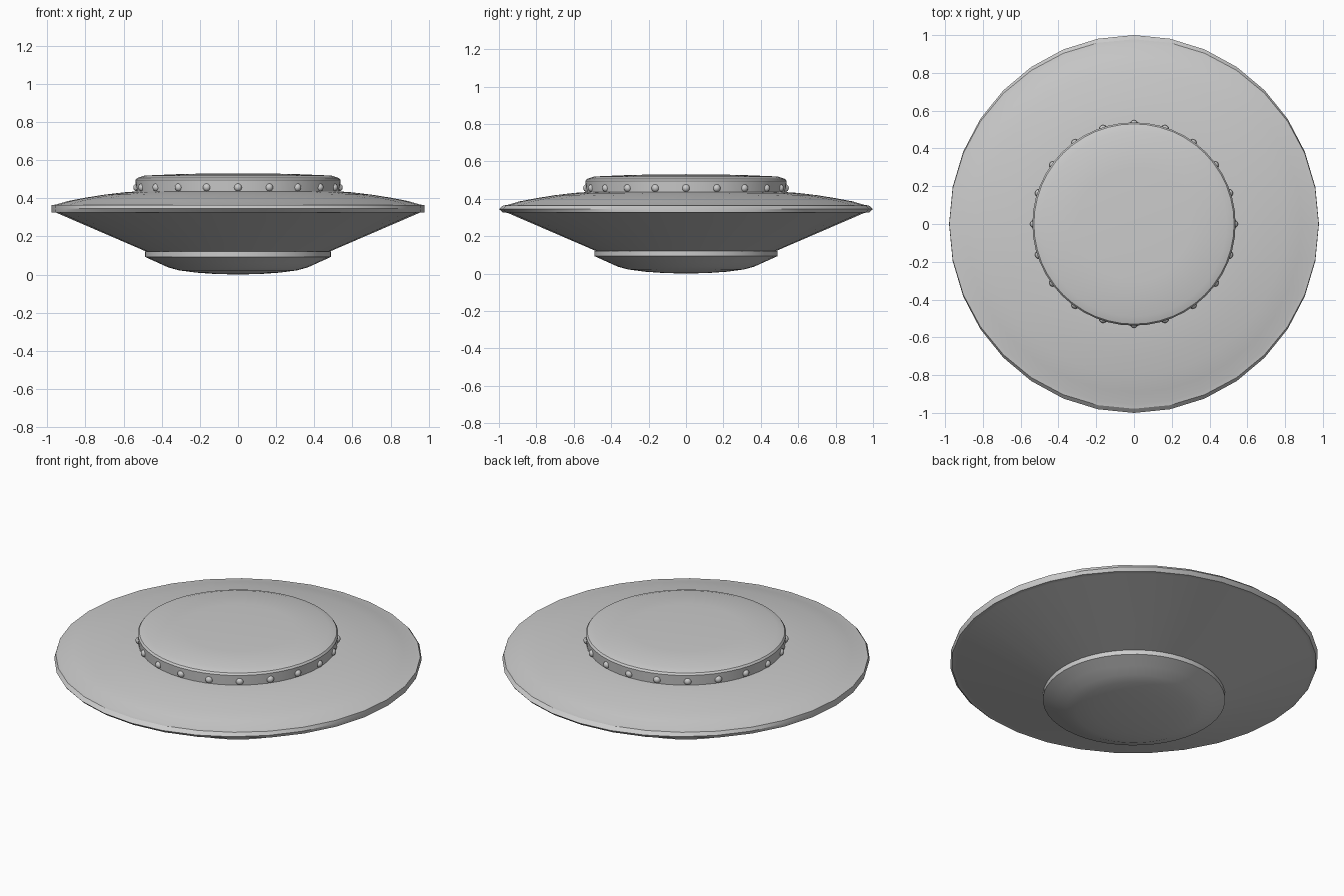
import bpy, bmesh, math

if "Cube" in bpy.data.objects:
    bpy.data.objects.remove(bpy.data.objects["Cube"])


def lathe(name, profile, sides, angle=25):
    """Spin (radius x, radius y, z) points about z; zero radius makes a pole."""
    bm = bmesh.new()
    rings = []
    for rx, ry, z in profile:
        if rx == 0:
            rings.append([bm.verts.new((0, 0, z))] * sides)
        else:
            rings.append([bm.verts.new((rx * math.cos(2 * math.pi * i / sides),
                                        ry * math.sin(2 * math.pi * i / sides), z))
                          for i in range(sides)])
    for a, b in zip(rings, rings[1:]):
        for i in range(sides):
            j = (i + 1) % sides
            bm.faces.new(list(dict.fromkeys((a[i], a[j], b[j], b[i]))))
    bmesh.ops.recalc_face_normals(bm, faces=bm.faces)
    return finish(name, bm, angle)


def finish(name, bm, angle):
    mesh = bpy.data.meshes.new(name)
    bm.to_mesh(mesh)
    bm.free()
    ob = bpy.data.objects.new(name, mesh)
    bpy.context.collection.objects.link(ob)
    bpy.ops.object.select_all(action='DESELECT')
    ob.select_set(True)
    bpy.context.view_layer.objects.active = ob
    bpy.ops.object.shade_smooth_by_angle(angle=math.radians(angle))
    return ob


def circ(points):
    return [(r, r, z) for r, z in points]


# saucer hull: lower cone, rim pointed fore and aft, shallow upper dome
lathe("saucer_hull",
      circ([(0, 0.12), (0.48, 0.12), (0.955, 0.325)])
      + [(0.978, 0.978, 0.326), (0.979, 1.0, 0.345), (0.978, 0.978, 0.364)]
      + circ([(0.955, 0.367), (0.89, 0.386), (0.80, 0.403), (0.70, 0.419),
              (0.60, 0.431), (0.50, 0.438), (0, 0.445)]), 32)

# belly bowl under the hull
lathe("belly_bowl",
      circ([(0, 0.0), (0.12, 0.003), (0.22, 0.01), (0.31, 0.022), (0.365, 0.037),
            (0.42, 0.062), (0.489, 0.093), (0.489, 0.12), (0, 0.122)]), 48)

# raised drum on top
lathe("top_drum",
      circ([(0, 0.42), (0.532, 0.42), (0.538, 0.495), (0.53, 0.506),
            (0.49, 0.519), (0.30, 0.527), (0.15, 0.53), (0, 0.531)]), 48, 20)

# ring of twenty round lamps around the drum
bm = bmesh.new()
for i in range(20):
    a = 2 * math.pi * i / 20
    made = bmesh.ops.create_uvsphere(bm, u_segments=14, v_segments=8, radius=0.021)
    bmesh.ops.translate(bm, verts=made["verts"],
                        vec=(0.529 * math.cos(a), 0.529 * math.sin(a), 0.457))
finish("drum_lamps", bm, 40)
